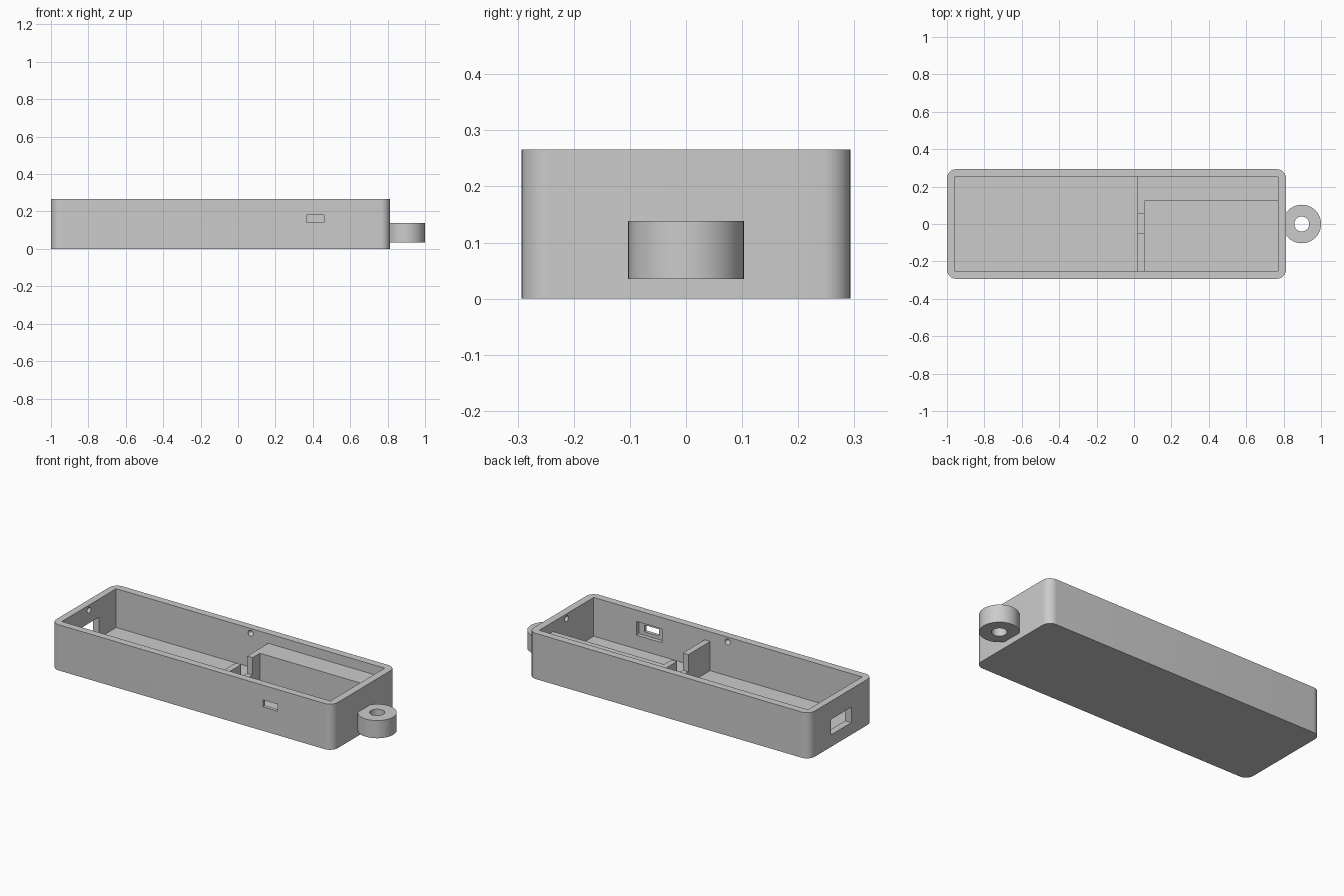
import bpy, bmesh, math
from mathutils import Matrix

if "Cube" in bpy.data.objects:
    bpy.data.objects.remove(bpy.data.objects["Cube"])

grey = bpy.data.materials.new("plain_grey")
grey.diffuse_color = (0.6, 0.6, 0.6, 1)
grey.use_nodes = True
grey.node_tree.nodes["Principled BSDF"].inputs["Base Color"].default_value = grey.diffuse_color


def make(name, bm):
    bmesh.ops.recalc_face_normals(bm, faces=bm.faces)
    mesh = bpy.data.meshes.new(name)
    bm.to_mesh(mesh)
    bm.free()
    mesh.materials.append(grey)
    ob = bpy.data.objects.new(name, mesh)
    bpy.context.collection.objects.link(ob)
    return ob


def prism(name, outline, z0, z1):
    bm = bmesh.new()
    face = bm.faces.new([bm.verts.new((x, y, z0)) for x, y in outline])
    new = bmesh.ops.extrude_face_region(bm, geom=[face])["geom"]
    bmesh.ops.translate(bm, vec=(0, 0, z1 - z0),
                        verts=[v for v in new if isinstance(v, bmesh.types.BMVert)])
    return make(name, bm)


def box(name, x0, x1, y0, y1, z0, z1):
    return prism(name, [(x0, y0), (x1, y0), (x1, y1), (x0, y1)], z0, z1)


def disc(cx, cy, r, n=64):
    return [(cx + r * math.cos(2 * math.pi * i / n),
             cy + r * math.sin(2 * math.pi * i / n)) for i in range(n)]


def ball(name, loc, r):
    bm = bmesh.new()
    bmesh.ops.create_uvsphere(bm, u_segments=24, v_segments=12, radius=r,
                              matrix=Matrix.Translation(loc))
    return make(name, bm)


def cut(ob, cutters):
    bpy.context.view_layer.objects.active = ob
    for c in cutters:
        mod = ob.modifiers.new("cut", 'BOOLEAN')
        mod.operation, mod.solver, mod.object = 'DIFFERENCE', 'EXACT', c
        bpy.ops.object.modifier_apply(modifier=mod.name)
        bpy.data.objects.remove(c)


def smooth(ob):
    bpy.ops.object.select_all(action='DESELECT')
    ob.select_set(True)
    bpy.context.view_layer.objects.active = ob
    bpy.ops.object.shade_smooth_by_angle(angle=math.radians(30))


# Main dimensions
X0, X1, Y, H = -1.0, 0.813, 0.293, 0.266
IX0, IX1, IY, FLOOR = -0.96, 0.77, 0.25, 0.04
MID = (X0 + X1) / 2

# Tray with rounded vertical corners
R, outline = 0.05, []
for cx, cy, start in ((X1 - R, Y - R, 0), (X0 + R, Y - R, 90),
                      (X0 + R, -Y + R, 180), (X1 - R, -Y + R, 270)):
    for i in range(11):
        a = math.radians(start + 9 * i)
        outline.append((cx + R * math.cos(a), cy + R * math.sin(a)))
tray = prism("tray", outline, 0, H)

# Cavity, end window, stepped side port and lid dimples
cut(tray, [
    box("cavity", IX0, IX1, -IY, IY, FLOOR, H + 0.1),
    box("end_window", X0 - 0.1, IX0 + 0.05, -0.093, 0.093, 0.07, 0.16),
    box("port_hole", 0.365, 0.46, -Y - 0.1, -IY + 0.05, 0.14, 0.18),
    box("port_recess", 0.33, 0.495, -IY - 0.023, -IY + 0.05, 0.12, 0.20),
] + [ball("dimple", (x, y, 0.238), 0.017)
     for x, y in ((IX0, 0), (IX1, 0), (MID, IY), (MID, -IY))])
smooth(tray)

# L-shaped divider and rear shelf, with a wire notch
E = 0.01
divider = prism("divider_and_shelf", [
    (0.02, -IY - E), (0.055, -IY - E), (0.055, 0.123), (IX1 + E, 0.123),
    (IX1 + E, IY + E), (0.02, IY + E)], FLOOR - E, 0.21)
cut(divider, [box("notch", -0.05, 0.1, -0.05, 0.055, 0.11, 0.4)])

# Key ring lug
lug = prism("ring_lug", disc(0.897, 0, 0.103), 0.035, 0.138)
cut(lug, [prism("lug_hole", disc(0.897, 0, 0.04), 0, 0.3)])
smooth(lug)
